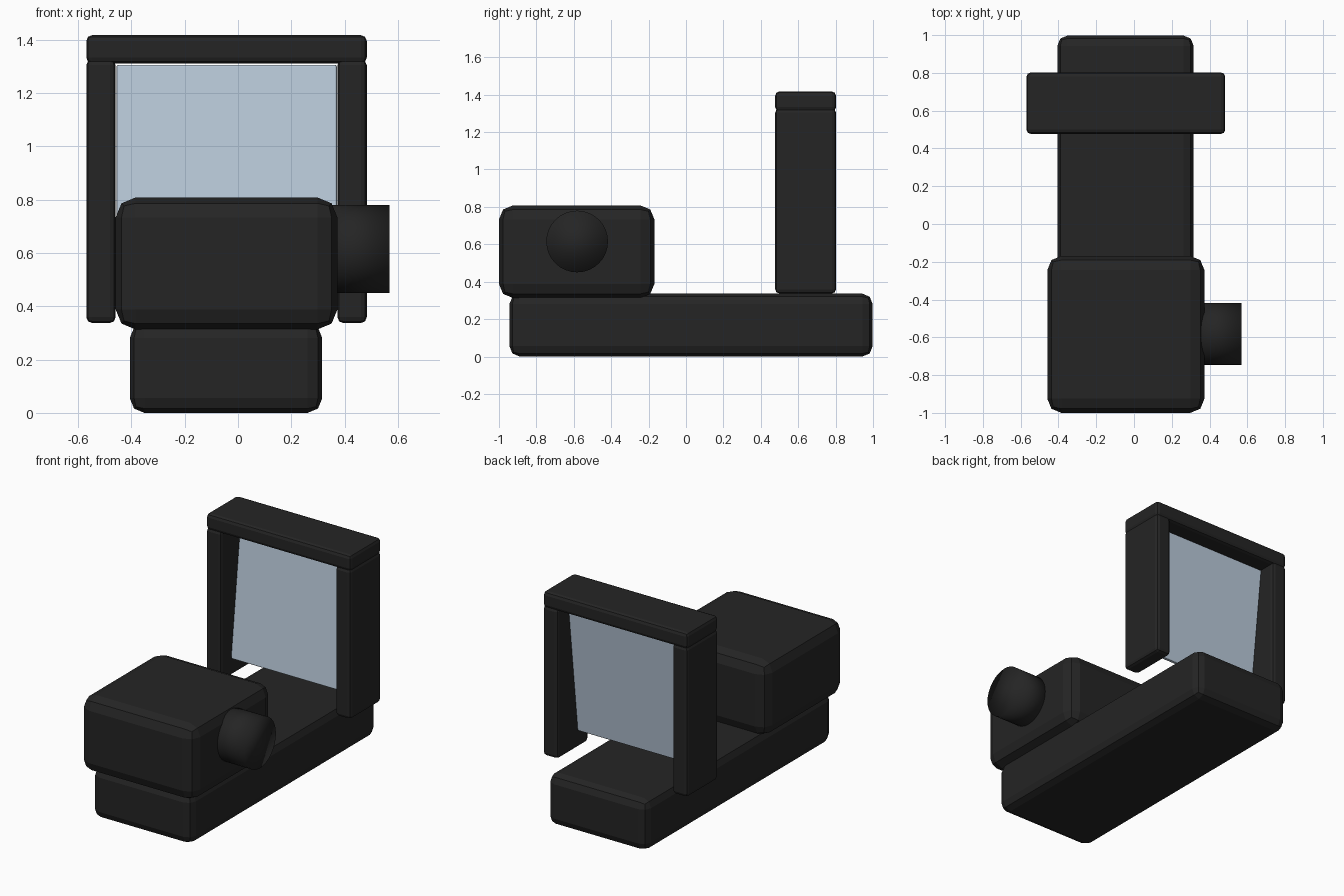
import bpy, bmesh, math
from mathutils import Matrix, Vector

if "Cube" in bpy.data.objects:
    bpy.data.objects.remove(bpy.data.objects["Cube"])


def material(name, rgb):
    m = bpy.data.materials.new(name)
    m.diffuse_color = (*rgb, 1)
    m.use_nodes = True
    m.node_tree.nodes["Principled BSDF"].inputs["Base Color"].default_value = m.diffuse_color
    return m


BLACK = material("matte black", (0.018, 0.018, 0.018))
GLASS = material("pale blue glass", (0.49, 0.59, 0.70))


def add_object(name, bm, mat):
    mesh = bpy.data.meshes.new(name)
    bm.to_mesh(mesh)
    bm.free()
    mesh.materials.append(mat)
    obj = bpy.data.objects.new(name, mesh)
    bpy.context.collection.objects.link(obj)
    return obj


def box(name, x, y, z, bevel, mat, tilt=0.0):
    """Bevelled box from (min, max) ranges, optionally tilted about x."""
    lo, hi = Vector((x[0], y[0], z[0])), Vector((x[1], y[1], z[1]))
    bm = bmesh.new()
    bmesh.ops.create_cube(bm, size=1, matrix=Matrix.Diagonal((*(hi - lo), 1)))
    bmesh.ops.bevel(bm, geom=bm.edges[:], offset=bevel, segments=2,
                    profile=0.5, affect='EDGES', clamp_overlap=True)
    obj = add_object(name, bm, mat)
    obj.location = (lo + hi) / 2
    obj.rotation_euler.x = tilt
    return obj


# long base and the housing on its front end
box("base", (-0.406, 0.316), (-0.944, 0.998), (0.0, 0.336), 0.055, BLACK)
box("housing", (-0.459, 0.373), (-1.0, -0.169), (0.313, 0.808), 0.075, BLACK)

# frame around the glass: two posts and a top bar
FRAME_Y = (0.477, 0.802)
for side, x in (("left", (-0.569, -0.459)), ("right", (0.373, 0.483))):
    box(side + "_post", x, FRAME_Y, (0.337, 1.326), 0.022, BLACK)
box("top_bar", (-0.569, 0.483), FRAME_Y, (1.311, 1.417), 0.022, BLACK)

# glass plate, leaning back slightly
box("glass_plate", (-0.456, 0.371), (0.623, 0.648), (0.45, 1.308), 0.008,
    GLASS, tilt=math.radians(-6.5))

# adjustment knob on the right of the housing
bm = bmesh.new()
bmesh.ops.create_cone(bm, cap_ends=True, segments=32, radius1=0.165,
                      radius2=0.165, depth=0.26,
                      matrix=Matrix.Translation((0.438, -0.582, 0.615))
                      @ Matrix.Rotation(math.pi / 2, 4, 'Y'))
for f in bm.faces:
    f.smooth = True
add_object("side_knob", bm, BLACK)
